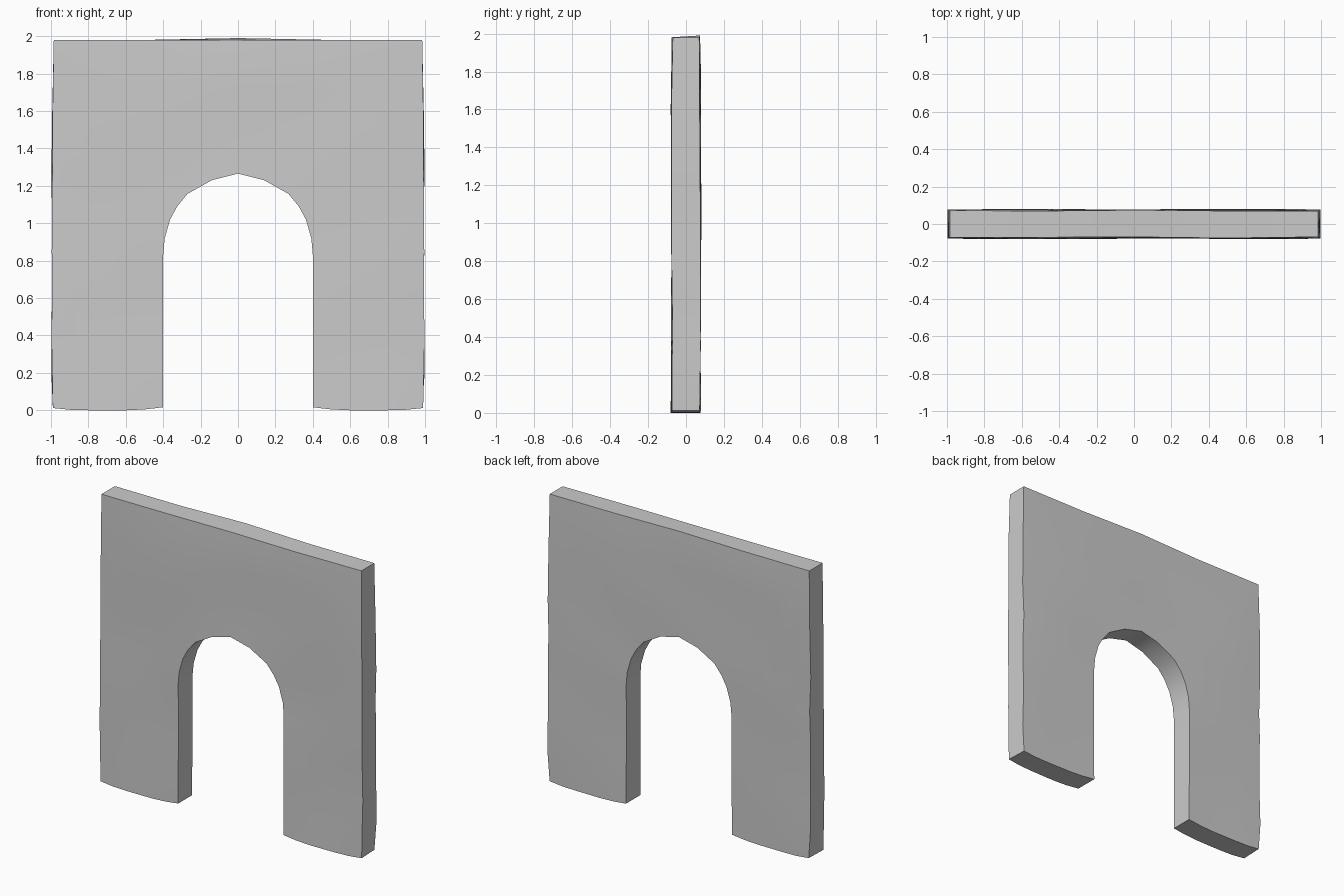
import bpy, bmesh, math

if "Cube" in bpy.data.objects:
    bpy.data.objects.remove(bpy.data.objects["Cube"])

# Half profiles (x, z): doorway edge, and the matching points on the outer edge
inner = [(.40, .016), (.40, .2), (.40, .4), (.40, .6), (.40, .83), (.392, .92),
         (.363, 1.02), (.325, 1.09), (.27, 1.157), (.14, 1.23), (0, 1.265)]
outer = [(.99, .012), (.998, .2), (1, .4), (.996, .62), (1, .85), (.994, 1.02),
         (.999, 1.25), (.994, 1.6), (.985, 1.98), (.48, 1.979), (0, 1.981)]


def full(half):
    return [(-x, z) for x, z in half] + half[-2::-1]


inner, outer = full(inner), full(outer)
STEPS = 6
N = len(inner)


def thickness(x, z, side, edge):
    # gently uneven plaster surface, slightly thinner at the outer rim
    wave = .0022 * math.sin(5 * x + 3 * z + side) + .0018 * math.sin(9 * z - 4 * x + 2 * side)
    rim = .003 * edge ** 4 + (.003 if z > 1.9 else 0)
    return .0775 + wave - rim


bm = bmesh.new()
grids = {}
for side in (-1, 1):
    grid = []
    for i, ((ax, az), (bx, bz)) in enumerate(zip(inner, outer)):
        row = []
        for k in range(STEPS + 1):
            t = k / STEPS
            x, z = ax + (bx - ax) * t, az + (bz - az) * t
            if i in (0, N - 1):                       # bowed feet
                z = max(0, z - .016 * math.sin(math.pi * t) ** .6)
            if k == STEPS and z < 1.9:                # wavy side edges
                x -= math.copysign(.003, x) * (1 + math.sin(13 * z + 2 * side))
            if k == STEPS and z > 1.9 and side > 0:   # bump on the back top edge
                z += .009 * math.exp(-(x / .35) ** 2)
            row.append(bm.verts.new((x, side * thickness(x, z, side, t), z)))
        grid.append(row)
    grids[side] = grid
    for i in range(N - 1):
        for k in range(STEPS):
            bm.faces.new((grid[i][k], grid[i + 1][k], grid[i + 1][k + 1], grid[i][k + 1]))

# Rim: doorway reveal, outer edge and both feet
f, b = grids[-1], grids[1]
for i in range(N - 1):
    for k in (0, STEPS):
        bm.faces.new((f[i][k], f[i + 1][k], b[i + 1][k], b[i][k]))
for i in (0, N - 1):
    for k in range(STEPS):
        bm.faces.new((f[i][k], f[i][k + 1], b[i][k + 1], b[i][k]))

bmesh.ops.recalc_face_normals(bm, faces=bm.faces)
mesh = bpy.data.meshes.new("arched_wall")
bm.to_mesh(mesh)
bm.free()
wall = bpy.data.objects.new("arched_wall", mesh)
bpy.context.collection.objects.link(wall)
bpy.context.view_layer.objects.active = wall
wall.select_set(True)
bpy.ops.object.shade_smooth_by_angle(angle=math.radians(35))
